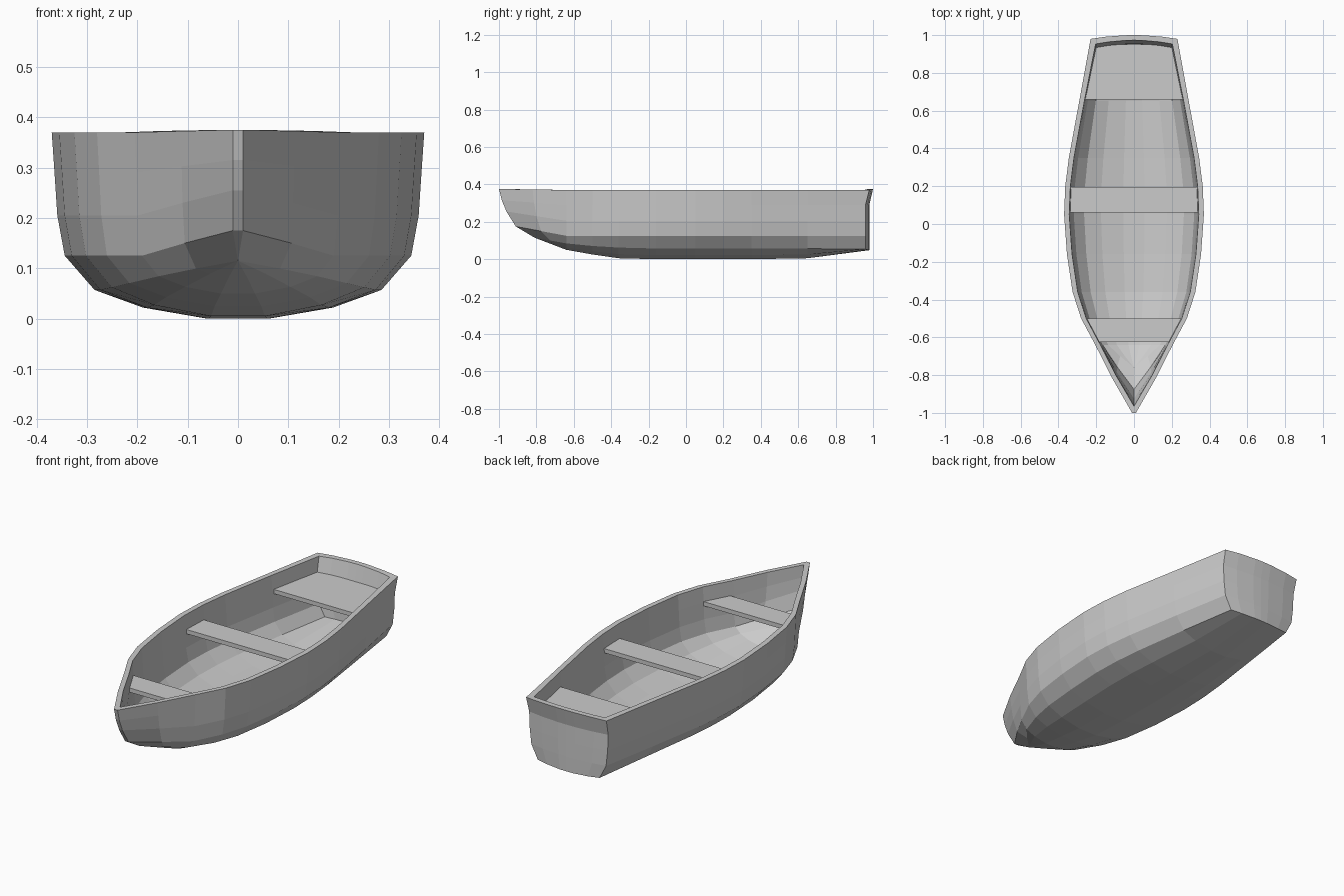
import bpy, bmesh

if "Cube" in bpy.data.objects:
    bpy.data.objects.remove(bpy.data.objects["Cube"])

# Cross-section rows: fraction of half beam, height (keel -> chine -> rim)
FRAC = [0, .165, .51, .77, .93, .97, .985, 1]
HEIGHT = [0, 0, .022, .057, .125, .205, .29, .37]
# Stations behind the bow: y, half beam, keel height, bilge roundness
STATIONS = [(-.64, .205, .05, .6), (-.5, .28, .025, .8), (-.36, .325, .005, 1),
            (-.16, .355, 0, 1), (.05, .37, 0, 1), (.2, .364, 0, 1),
            (.35, .345, 0, 1), (.65, .29, .005, .9), (.96, .23, .048, .1)]
STEM = [(0, -.81, .115)] * 4 + [(.01, -.91, .175), (.01, -.96, .255),
                                (.01, -.985, .315), (.01, -1, .375)]
WALL = .027
RIM = len(FRAC) - 1
COLUMNS = range(-3, 4)


def bulge(j):
    """Backward curve of the transom, j = bottom row used as column."""
    return .02 * (1 - (FRAC[abs(j)] / FRAC[3]) ** 2)


def lerp(a, b, t):
    return tuple(p + (q - p) * t for p, q in zip(a, b))


def shell(inner):
    """Half-hull point grid, stations from stem to stern."""
    w = WALL if inner else 0
    grid = [[(0 if inner else x, y + (.05 if j < 4 else .035) * inner,
              z + (.02 if j < 4 else 0) * inner) for j, (x, y, z) in enumerate(STEM)]]
    for y, b, keel, r in STATIONS:
        row = []
        for j, (f, h) in enumerate(zip(FRAC, HEIGHT)):
            z = keel + r * h if j < 4 else h
            if inner:
                z += .022 if j < 4 else (.01 if j == 4 else 0)
            yy = y
            if y == .96:
                yy += (bulge(j) if j < 4 else 0) + (.02 if j == RIM else 0) - w
            row.append((f * (b - w), yy, z))
        grid.append(row)
    mid = [lerp(a, b, .5) for a, b in zip(grid[0], grid[1])]
    grid.insert(1, [(x + .006 * FRAC[j], y, z) for j, (x, y, z) in enumerate(mid)])
    return grid


def mirror(p):
    return (-p[0], p[1], p[2])


def build(name, faces):
    """Make an object from coordinate faces, welding shared points."""
    bm = bmesh.new()
    cache = {}
    for face in faces:
        vs = []
        for p in face:
            key = tuple(round(c, 5) + 0.0 for c in p)
            if key not in cache:
                cache[key] = bm.verts.new(p)
            if cache[key] not in vs:
                vs.append(cache[key])
        if len(vs) > 2 and not bm.faces.get(vs):
            bm.faces.new(vs)
    bmesh.ops.recalc_face_normals(bm, faces=bm.faces)
    me = bpy.data.meshes.new(name)
    bm.to_mesh(me)
    bm.free()
    ob = bpy.data.objects.new(name, me)
    bpy.context.collection.objects.link(ob)
    return ob


def transom_point(grid, level, c):
    corner = grid[-1][level]
    if level == 3:
        p = grid[-1][abs(c)]
        return p if c >= 0 else mirror(p)
    t = FRAC[abs(c)] / FRAC[3] * (1 if c >= 0 else -1)
    crown = .005 * (1 - t * t) if level == RIM else 0
    return (corner[0] * t, corner[1] + bulge(c), corner[2] + crown)


# Hull: outer and inner skins, each with its sides, stem and transom
faces = []
rims = []
for inner in (False, True):
    g = shell(inner)
    for a, b in zip(g, g[1:]):
        for j in range(RIM):
            quad = [a[j], b[j], b[j + 1], a[j + 1]]
            faces += [quad, [mirror(p) for p in quad]]
    for j in range(3, RIM):
        lo, hi = g[0][j], g[0][j + 1]
        faces.append([lo, hi, mirror(hi), mirror(lo)])
        for c in COLUMNS[:-1]:
            faces.append([transom_point(g, j, c), transom_point(g, j, c + 1),
                          transom_point(g, j + 1, c + 1), transom_point(g, j + 1, c)])
    rims.append([s[RIM] for s in g] +
                [transom_point(g, RIM, c) for c in reversed(COLUMNS[1:-1])] +
                [mirror(s[RIM]) for s in reversed(g)])

# Rim joining both skins
outer, inside = rims
n = len(outer)
for i in range(n):
    k = (i + 1) % n
    faces.append([outer[i], outer[k], inside[k], inside[i]])
build("hull", faces)


def inner_half(y):
    """Half width inside the hull at seat height."""
    for a, b in zip(STATIONS, STATIONS[1:]):
        if a[0] <= y <= b[0]:
            beam = a[1] + (b[1] - a[1]) * (y - a[0]) / (b[0] - a[0])
            return (beam - WALL) * FRAC[6] + .004


# Seats: flat boards fitted between the sides
for name, y0, y1 in (("bow_seat", -.625, -.5), ("middle_seat", .06, .195),
                     ("stern_seat", .66, .95)):
    w0, w1 = inner_half(y0), inner_half(y1)
    plan = [(-w0, y0), (w0, y0), (w1, y1), (-w1, y1)]
    top = [(x, y, .295) for x, y in plan]
    low = [(x, y, .273) for x, y in plan]
    sides = [[low[i], low[(i + 1) % 4], top[(i + 1) % 4], top[i]] for i in range(4)]
    build(name, [top, low] + sides)
